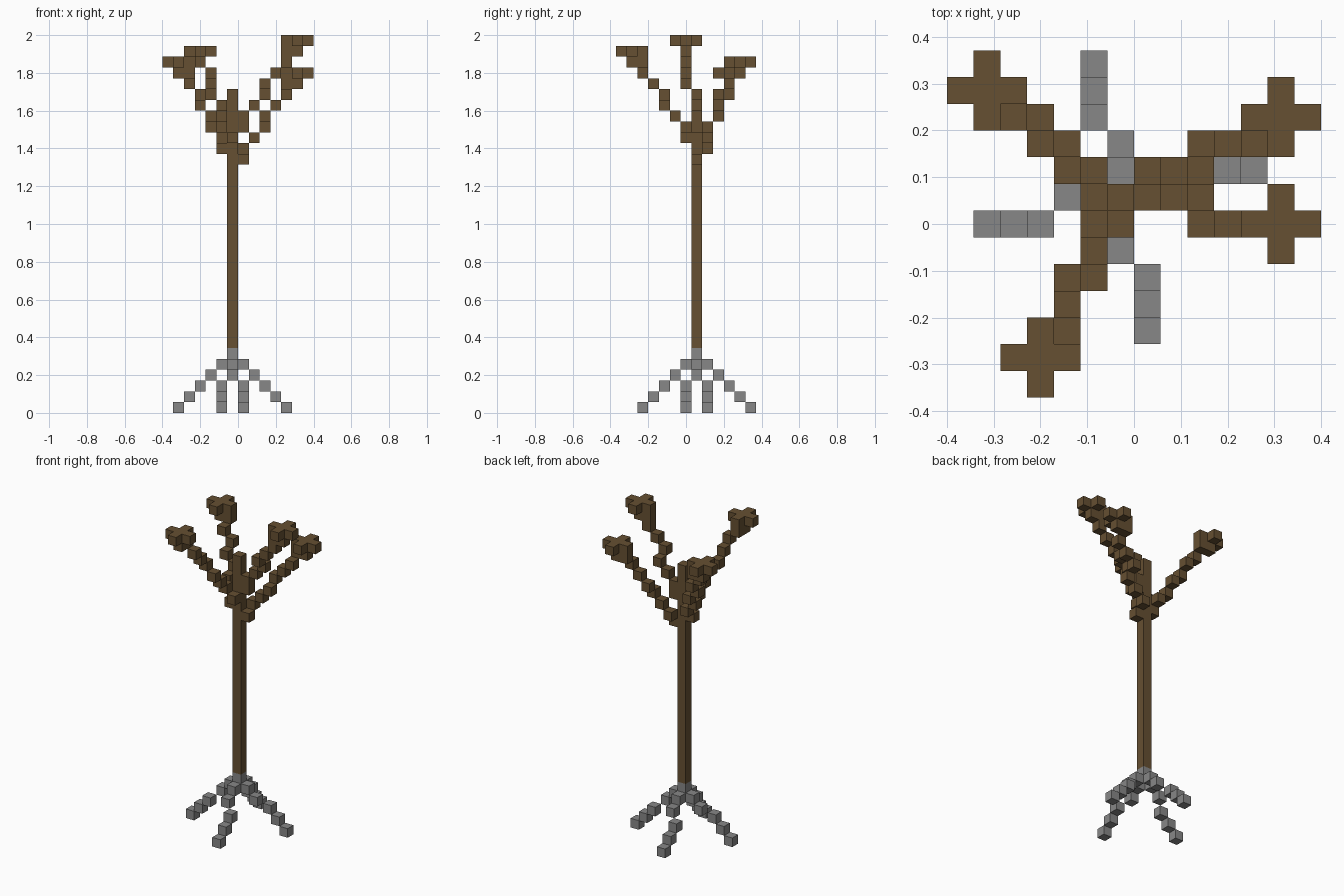
import bpy
import bmesh
from mathutils import Vector

if "Cube" in bpy.data.objects:
    bpy.data.objects.remove(bpy.data.objects["Cube"])

V = 2 / 35                                # edge of one block
AXIS = Vector((-V / 2, V, V / 2))         # centre of the lowest block on the trunk axis
TRUNK_LOW, TRUNK_TOP = 6, 29
STEP = {"E": (1, 0), "W": (-1, 0), "N": (0, 1), "S": (0, -1), "U": (0, 0)}


def make_material(name, rgb):
    mat = bpy.data.materials.new(name)
    mat.use_nodes = True
    mat.diffuse_color = (*rgb, 1)
    mat.node_tree.nodes["Principled BSDF"].inputs["Base Color"].default_value = (*rgb, 1)
    return mat


bark = make_material("bark_brown", (0.133, 0.080, 0.032))
stone = make_material("root_grey", (0.242, 0.242, 0.242))


def build(name, cells, mat, solid=()):
    """Blocks at grid cells, leaving out the faces shared with other blocks."""
    cells = set(cells)
    filled = cells | set(solid)
    bm = bmesh.new()
    for cell in sorted(cells):
        c = Vector(cell)
        made = bmesh.ops.create_cube(bm, size=V)["verts"]
        faces = {f for v in made for f in v.link_faces}
        hidden = []
        for f in faces:
            f.normal_update()
            if tuple(round(n) for n in c + f.normal) in filled:
                hidden.append(f)
        bmesh.ops.translate(bm, verts=made, vec=AXIS + c * V)
        bmesh.ops.delete(bm, geom=hidden, context="FACES")
    mesh = bpy.data.meshes.new(name)
    bm.to_mesh(mesh)
    bm.free()
    mesh.materials.append(mat)
    obj = bpy.data.objects.new(name, mesh)
    bpy.context.collection.objects.link(obj)
    return obj


# Trunk: one tall square post
height = TRUNK_TOP - TRUNK_LOW + 1
bpy.ops.mesh.primitive_cube_add(size=V)
trunk = bpy.context.object
trunk.name = "trunk"
for v in trunk.data.vertices:
    v.co.z *= height
trunk.location = AXIS + Vector((0, 0, (TRUNK_LOW + TRUNK_TOP) / 2 * V))
trunk.data.materials.append(bark)
trunk_cells = [(0, 0, k) for k in range(TRUNK_LOW, TRUNK_TOP + 1)]


# Branches: each step climbs one block, ending in a cross of twigs
def branch(name, first_level, path):
    x = y = 0
    cells = []
    for level, step in enumerate(path, first_level):
        x, y = x + STEP[step][0], y + STEP[step][1]
        cells.append((x, y, level))
    top = first_level + len(path) - 1
    cells.append((x, y, top - 1))
    cells += [(x + dx, y + dy, top) for dx, dy in STEP.values()]
    build(name, cells, bark, trunk_cells)


branch("front_branch", 25, "SWSSWSSWS")
branch("left_branch", 26, "EUEESEEUE")
branch("back_left_branch", 23, "ENEENEENE")
branch("back_right_branch", 24, "WNWNWNWNW")

# Roots: a collar block and four matching roots turned about the trunk
collar = (0, 0, TRUNK_LOW - 1)
build("root_collar", [collar], stone, trunk_cells)
for name, (dx, dy) in zip(("left", "back", "right", "front"),
                          (STEP[s] for s in "ENWS")):
    cells = []
    for out in range(1, TRUNK_LOW):
        side = 1 if out > 2 else 0        # the lower part shifts one block sideways
        cells.append((dx * out - dy * side, dy * out + dx * side, TRUNK_LOW - 1 - out))
    build(name + "_root", cells, stone)
